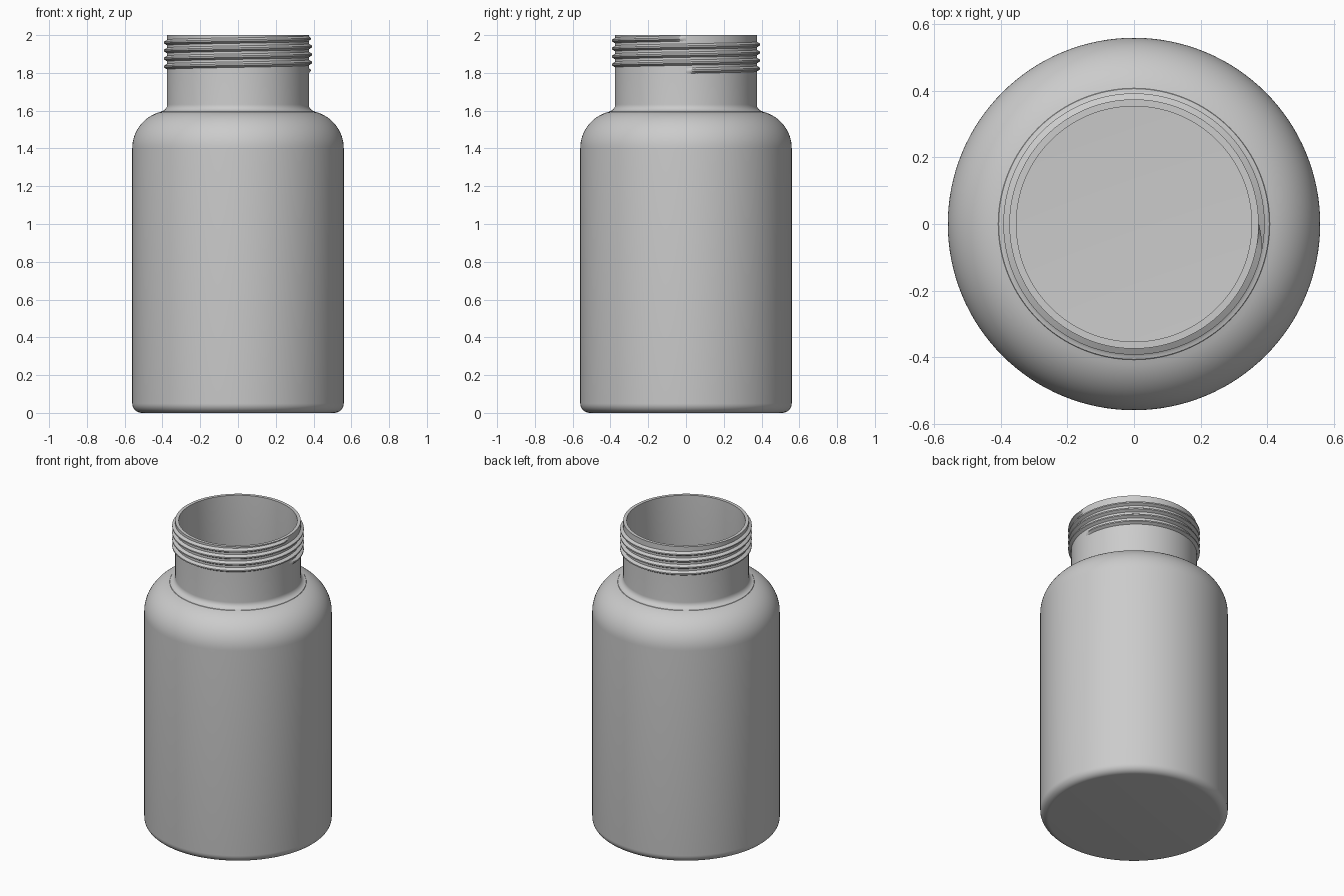
import bpy
import bmesh
from math import cos, sin, pi, radians

old = bpy.data.objects.get("Cube")
if old:
    bpy.data.objects.remove(old, do_unlink=True)

SEGMENTS = 128
NECK = 0.375

plastic = bpy.data.materials.new("light grey plastic")
plastic.use_nodes = True
GREY = (0.6, 0.6, 0.6, 1)
plastic.diffuse_color = GREY
plastic.node_tree.nodes["Principled BSDF"].inputs["Base Color"].default_value = GREY


def finish(name, bm, angle):
    bmesh.ops.recalc_face_normals(bm, faces=bm.faces)
    mesh = bpy.data.meshes.new(name)
    bm.to_mesh(mesh)
    bm.free()
    mesh.materials.append(plastic)
    obj = bpy.data.objects.new(name, mesh)
    bpy.context.collection.objects.link(obj)
    bpy.ops.object.select_all(action='DESELECT')
    obj.select_set(True)
    bpy.context.view_layer.objects.active = obj
    bpy.ops.object.shade_smooth_by_angle(angle=radians(angle))
    return obj


def arc(cx, cz, radius, start, end, steps):
    """Points of a circular arc in the profile plane, angles in degrees."""
    angles = [radians(start + (end - start) * i / steps) for i in range(steps + 1)]
    return [(cx + radius * cos(a), cz + radius * sin(a)) for a in angles]


def wall(inset):
    """Half profile of the bottle from base to rim, moved inwards by inset."""
    return (arc(0.51, 0.05, 0.05 - inset, -90, 0, 8)
            + arc(0.36, 1.40, 0.20 - inset, 0, 76, 16)
            + arc(0.412, 1.633, 0.037 + inset, 262, 180, 8)
            + [(NECK - inset, 2.0)])


# Hollow bottle: outer wall up, rim across, inner wall down
profile = [(0, 0)] + wall(0) + wall(0.021)[::-1] + [(0, 0.021)]
bm = bmesh.new()
points = [bm.verts.new((x, 0, z)) for x, z in profile]
edges = [bm.edges.new(pair) for pair in zip(points, points[1:])]
bmesh.ops.spin(bm, geom=points + edges, cent=(0, 0, 0), axis=(0, 0, 1),
               angle=2 * pi, steps=SEGMENTS, use_duplicate=False)
bmesh.ops.remove_doubles(bm, verts=bm.verts, dist=0.0001)
finish("bottle_body", bm, 35)

# Screw thread: a ridge section swept up a helix, fading out at both ends
TURNS, LOW, HIGH = 4, 1.812, 1.982
SECTION = [(-0.004, -0.017), (0.018, -0.004), (0.018, 0.004), (-0.004, 0.017)]
steps = TURNS * SEGMENTS
bm = bmesh.new()
rings = []
for i in range(steps + 1):
    a = 2 * pi * TURNS * i / steps
    z = LOW + (HIGH - LOW) * i / steps
    fade = min(1, 0.05 + min(i, steps - i) / 4)
    rings.append([bm.verts.new(((NECK + dr * fade) * cos(a),
                                (NECK + dr * fade) * sin(a), z + dz))
                  for dr, dz in SECTION])
for lower, upper in zip(rings, rings[1:]):
    for k in range(len(SECTION)):
        j = (k + 1) % len(SECTION)
        bm.faces.new((lower[k], lower[j], upper[j], upper[k]))
bm.faces.new(rings[0])
bm.faces.new(rings[-1])
finish("screw_thread", bm, 30)
